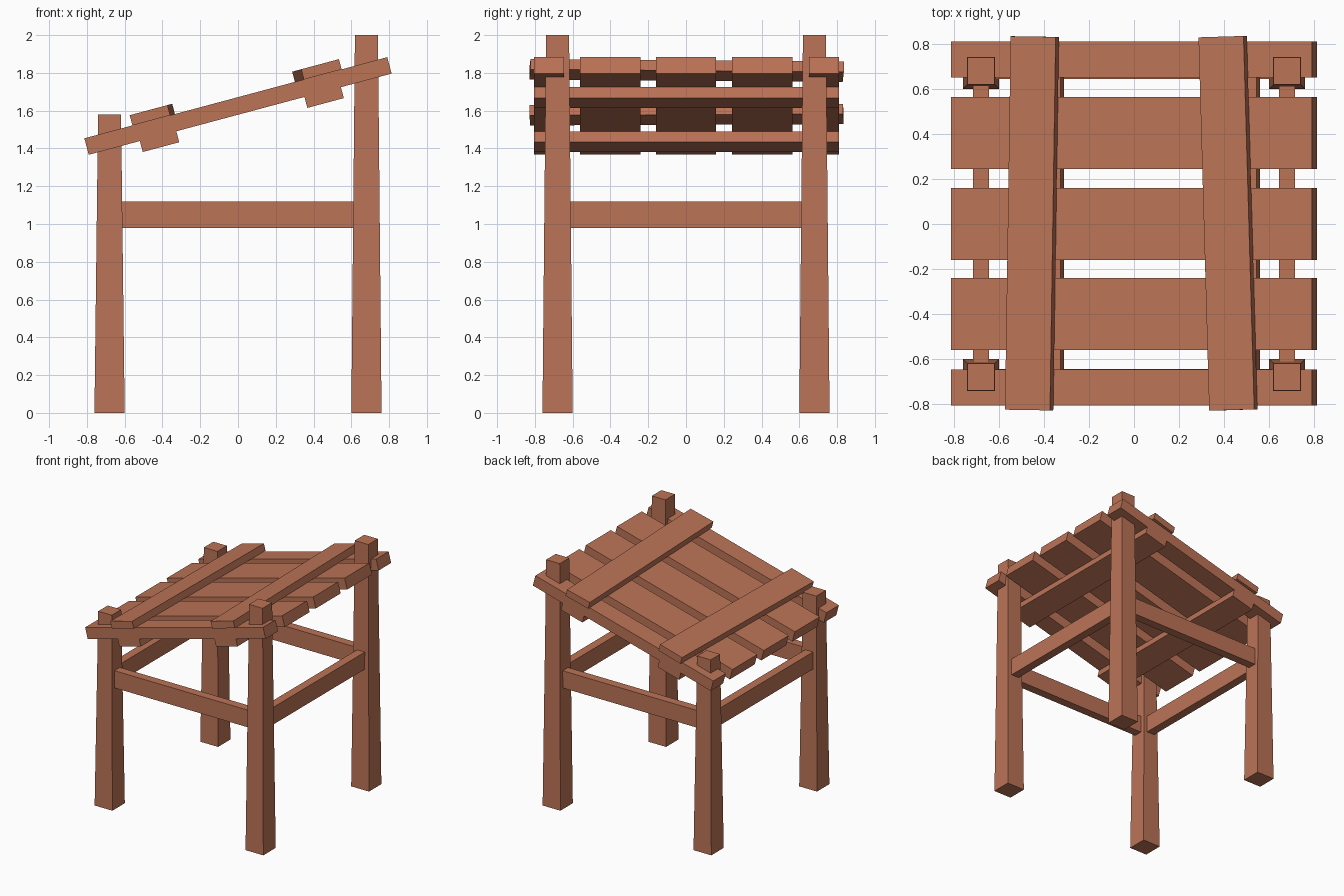
import bpy, bmesh, math
from mathutils import Matrix, Vector

if "Cube" in bpy.data.objects:
    bpy.data.objects.remove(bpy.data.objects["Cube"])

wood = bpy.data.materials.new("reddish_wood")
wood.diffuse_color = (0.50, 0.172, 0.094, 1)
wood.use_nodes = True
wood.node_tree.nodes["Principled BSDF"].inputs["Base Color"].default_value = wood.diffuse_color


def block(name, size, matrix, taper=1.0):
    """Box centred on its origin; taper scales the top face."""
    bm = bmesh.new()
    bmesh.ops.create_cube(bm, size=1)
    for v in bm.verts:
        k = taper if v.co.z > 0 else 1.0
        v.co = Vector((v.co.x * size[0] * k, v.co.y * size[1] * k, v.co.z * size[2]))
    bm.transform(matrix)
    me = bpy.data.meshes.new(name)
    bm.to_mesh(me)
    bm.free()
    me.materials.append(wood)
    ob = bpy.data.objects.new(name, me)
    bpy.context.collection.objects.link(ob)
    return ob


T = Matrix.Translation
LEG = 0.68

# Tapered legs: short on the left, tall on the right
for x, h, side in ((-LEG, 1.58, "short"), (LEG, 2.0, "tall")):
    for y, end in ((-LEG, "front"), (LEG, "back")):
        block(f"{side}_{end}_leg", (0.16, 0.16, h), T((x, y, h / 2)), 0.122 / 0.16)

# Rails between the legs
for s, a, b in ((-1, "front", "left"), (1, "back", "right")):
    block(f"{a}_rail", (1.25, 0.07, 0.14), T((0, s * LEG, 1.05)))
    block(f"{b}_rail", (0.07, 1.25, 0.14), T((s * LEG, 0, 1.05)))

# Sloped roof frame: local x runs up the slope, local z is its normal
roof = T((0, 0, 1.625)) @ Matrix.Rotation(math.radians(-15), 4, 'Y')

# Roof planks, narrow at both edges
for i, (y, w) in enumerate(((-0.726, 0.16), (-0.4, 0.32), (0, 0.32), (0.404, 0.32), (0.73, 0.16))):
    block(f"roof_plank_{i + 1}", (1.66, w, 0.09), roof @ T((0, y, 0)))

# Straight battens under the roof, slightly skewed ones on top
for u, turn, side in ((-0.45, -0.9, "lower"), (0.452, 1.7, "upper")):
    block(f"{side}_under_batten", (0.2, 1.616, 0.06), roof @ T((u, 0.002, -0.075)))
    block(f"{side}_top_batten", (0.207, 1.66, 0.056),
          roof @ T((u, 0.003, 0.073)) @ Matrix.Rotation(math.radians(turn), 4, 'Z'))
